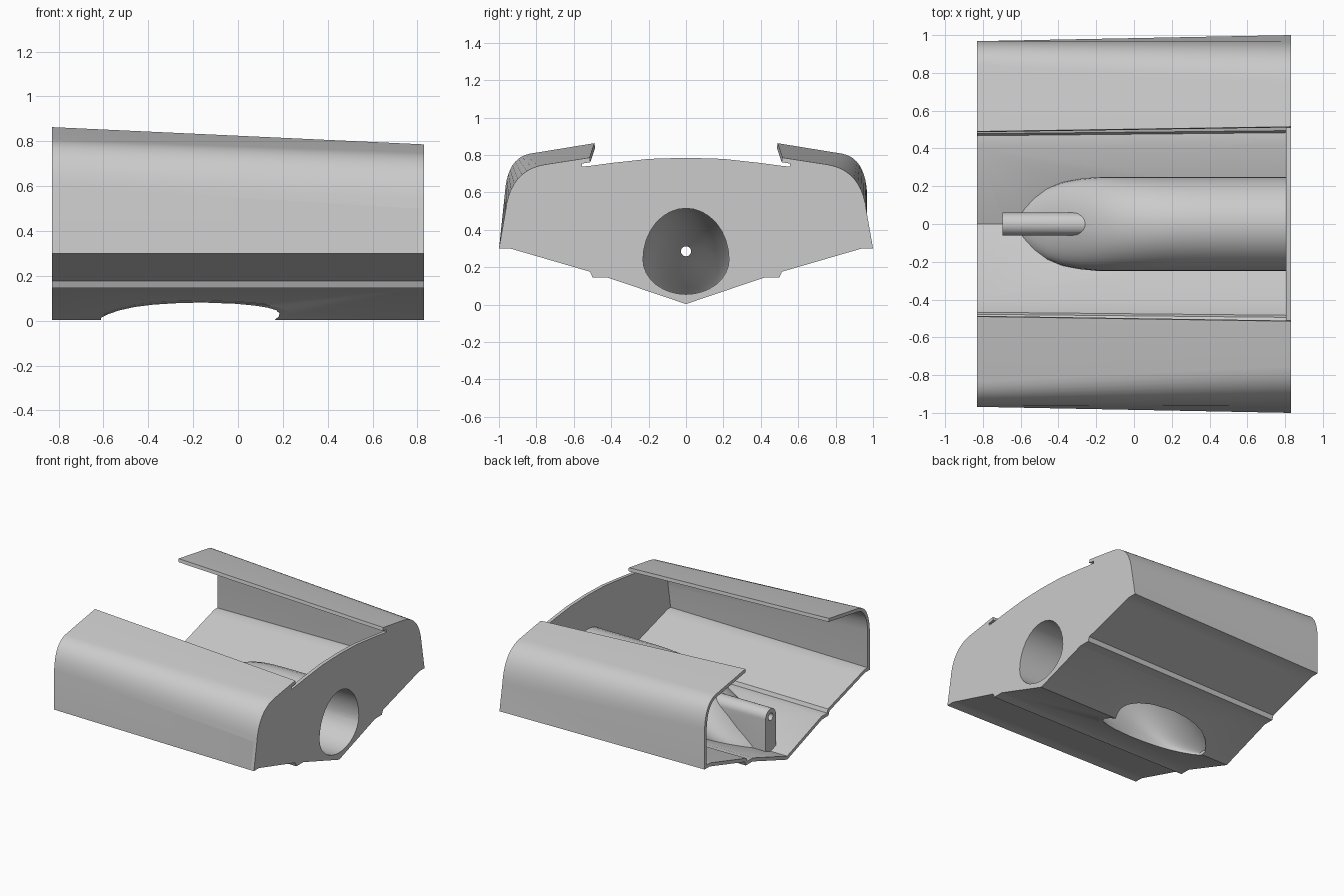
import bpy, bmesh, math
from mathutils import Vector

old = bpy.data.objects.get("Cube")
if old:
    bpy.data.objects.remove(old, do_unlink=True)

grey = bpy.data.materials.new("hull_grey")
grey.use_nodes = True
GREY = (0.6, 0.6, 0.6, 1)
grey.diffuse_color = GREY
grey.node_tree.nodes["Principled BSDF"].inputs["Base Color"].default_value = GREY


def loft(name, rings):
    """Skin matching (x, outline) rings into a closed solid."""
    bm = bmesh.new()
    loops = [[bm.verts.new((x, y, z)) for y, z in pts] for x, pts in rings]
    n = len(loops[0])
    for a, b in zip(loops, loops[1:]):
        for i in range(n):
            j = (i + 1) % n
            bm.faces.new((a[i], a[j], b[j], b[i]))
    bm.faces.new(loops[0])
    bm.faces.new(loops[-1])
    bmesh.ops.recalc_face_normals(bm, faces=bm.faces)
    me = bpy.data.meshes.new(name)
    bm.to_mesh(me)
    bm.free()
    ob = bpy.data.objects.new(name, me)
    bpy.context.collection.objects.link(ob)
    me.materials.append(grey)
    return ob


def combine(target, tool, operation, keep=False):
    mod = target.modifiers.new("combine", 'BOOLEAN')
    mod.operation, mod.object, mod.solver = operation, tool, 'EXACT'
    bpy.context.view_layer.objects.active = target
    bpy.ops.object.modifier_apply(modifier=mod.name)
    if not keep:
        bpy.data.objects.remove(tool, do_unlink=True)


def mirror(half):
    """Half outline ending on the centreline -> full outline."""
    return half + [(-y, z) for y, z in reversed(half[:-1])]


def bezier(a, b, c, n=10):
    a, b, c = Vector(a), Vector(b), Vector(c)
    pts = [a * (1 - t) ** 2 + b * 2 * t * (1 - t) + c * t * t
           for t in (i / n for i in range(n + 1))]
    return [tuple(p) for p in pts]


def inset(pts, d):
    """Offset an open outline inward with mitred corners."""
    v = [Vector(p) for p in pts]
    norm = []
    for a, b in zip(v, v[1:]):
        e = (b - a).normalized()
        norm.append(Vector((e.y, -e.x)))
    out = []
    for i, p in enumerate(v):
        m, k = norm[max(i - 1, 0)], norm[min(i, len(norm) - 1)]
        out.append(tuple(p + (m + k) * d / (1 + m.dot(k))))
    return out


# Hull section: deck edge, rounded shoulder, side, chine, strake, keel
def section(edge, shoulder, beam):
    bottom = [(1, .30), (.94, .30), (.888, .285), (.513, .176),
              (.5, .145), (.42, .145), (0, .003)]
    return [edge] + bezier(*shoulder) + [(y * beam, z) for y, z in bottom]


X0, X1, T = -.83, .83, .025
bow = section((.49, .863), ((.834, .807), (.955, .785), (.968, .60)), .968)
stern = section((.515, .786), ((.754, .749), (.94, .72), (.965, .50)), 1)
bow_out, stern_out = mirror(bow), mirror(stern)

hull = loft("hull_shell", [(x, o + inset(o, T)[::-1])
                           for x, o in ((X0, bow_out), (X1, stern_out))])
envelope = loft("hull_envelope", [(X0, bow_out), (X1, stern_out)])

# Transom plate with a crowned top and a small slot under each deck edge
crown = [(0, .785), (.2, .779), (.4, .757), (.52, .741), (.556, .738), (.556, .757), (.52, .762)]
half = crown + stern
transom = loft("transom", [(x, half + [(-y, z) for y, z in half[-2:0:-1]])
                           for x in (X1 - .025, X1)])


# Tunnel stations: x, half width, roof height, floor height
STATIONS = [(-.61, .05, .05, -.6), (-.58, .095, .075, -.6), (-.53, .145, .115, -.6),
            (-.46, .19, .17, -.6), (-.38, .22, .245, -.6), (-.28, .24, .33, -.6),
            (-.18, .25, .405, -.5), (-.06, .25, .47, -.24), (.06, .25, .51, -.09),
            (.14, .25, .525, -.03), (.22, .25, .532, .015), (.32, .25, .535, .03),
            (.45, .25, .535, .035)]


def tunnel(name, wall, end, sides=32):
    rings = []
    for x, w, top, low in STATIONS + [(end, .25, .535, .035)]:
        mid = min(.285, top * .45)
        w, top, low = w - wall, top - wall, low + wall
        pts = []
        for i in range(sides):
            a = math.tau * i / sides
            s = math.sin(a)
            pts.append((w * math.cos(a), mid + s * ((top - mid) if s > 0 else (mid - low))))
        rings.append((x, pts))
    return loft(name, rings)


duct = tunnel("water_tunnel", 0, X1 - .01)
bore = tunnel("tunnel_bore", .02, X1 + .1)

# Shaft housing: upright block with a rounded top
SHAFT_Z, R = .285, .06
arch = [(R * math.cos(math.pi * i / 16), SHAFT_Z + R * math.sin(math.pi * i / 16))
        for i in range(17)]
housing = loft("shaft_housing", [(x, arch + [(-R, -.1), (R, -.1)]) for x in (-.695, -.1)])
circle = [(.027 * math.cos(math.tau * i / 20), SHAFT_Z + .027 * math.sin(math.tau * i / 20))
          for i in range(20)]
shaft_bore = loft("shaft_bore", [(x, circle) for x in (-.8, .1)])

# Trim the inner parts to the hull bottom, join, then open the passages
combine(duct, housing, 'UNION')
combine(duct, envelope, 'INTERSECT')
combine(hull, transom, 'UNION')
combine(hull, duct, 'UNION')
combine(hull, bore, 'DIFFERENCE')
combine(hull, shaft_bore, 'DIFFERENCE')

bpy.ops.object.select_all(action='DESELECT')
hull.select_set(True)
bpy.context.view_layer.objects.active = hull
bpy.ops.object.shade_smooth_by_angle(angle=math.radians(30))
